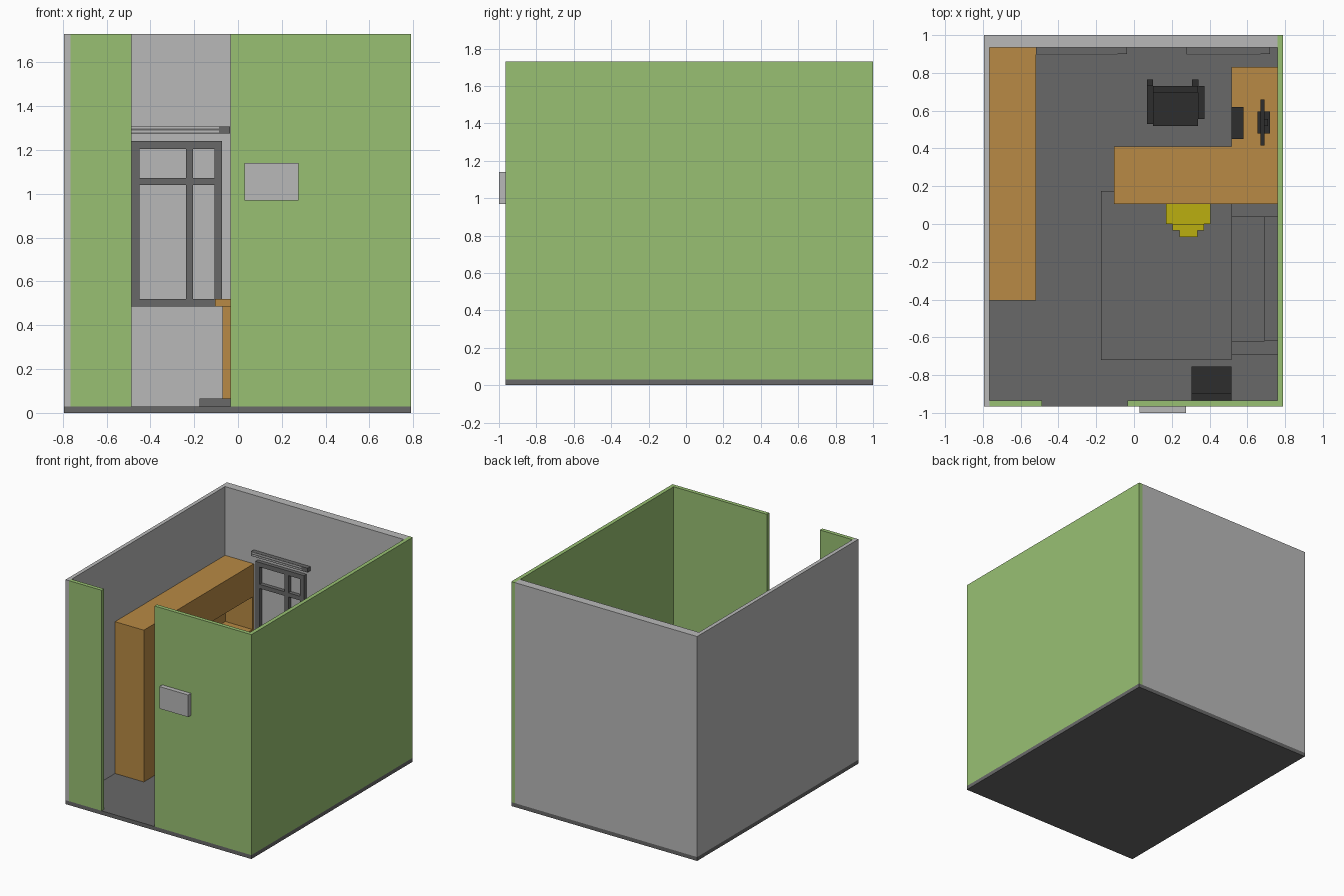
import bpy
import math

if "Cube" in bpy.data.objects:
    bpy.data.objects.remove(bpy.data.objects["Cube"], do_unlink=True)


def material(name, r, g, b):
    m = bpy.data.materials.new(name)
    m.use_nodes = True
    m.diffuse_color = (r, g, b, 1)
    m.node_tree.nodes["Principled BSDF"].inputs["Base Color"].default_value = (r, g, b, 1)
    return m


GREEN = material("green_wall", .314, .527, .171)
LIGHT = material("light_grey", .485, .485, .485)
DARK = material("dark_grey", .138, .138, .138)
WOOD = material("wood", .479, .254, .058)
YELLOW = material("yellow", .50, .43, .005)
BLACK = material("black", .027, .027, .027)


def box(name, mat, x, y, z):
    """Box spanning the given (low, high) ranges."""
    bpy.ops.mesh.primitive_cube_add(size=1, location=[sum(r) / 2 for r in (x, y, z)])
    ob = bpy.context.object
    ob.scale = [r[1] - r[0] for r in (x, y, z)]
    bpy.ops.object.transform_apply(location=False, rotation=False, scale=True)
    ob.name = name
    ob.data.materials.append(mat)
    return ob


L, R, F, B = -.795, .79, -.965, 1.0   # outer room limits
FLOOR, TOP, T = .03, 1.73, .03        # floor level, wall top, wall thickness
WALL = (FLOOR, TOP)
IN_L, IN_R, IN_F, IN_B = L + T, R - T, F + T, .935

# Room shell
box("floor", DARK, (L, R), (F, B), (0, FLOOR))
box("back_wall", LIGHT, (IN_L, IN_R), (IN_B, B), WALL)
box("right_side_wall", LIGHT, (L, IN_L), (F, B), WALL)
box("left_side_wall", GREEN, (IN_R, R), (F, B), WALL)
box("front_wall_narrow", GREEN, (IN_L, -.487), (F, IN_F), WALL)
box("front_wall_wide", GREEN, (-.035, IN_R), (F, IN_F), WALL)
box("door_sign", LIGHT, (.03, .275), (-1, F), (.97, 1.14))


# Windows with a blind rail above
def window(name, x0, x1):
    y, z0, z1, w = (.905, IN_B), .485, 1.24, .035
    mid = x0 + .64 * (x1 - x0)
    for part, a, b in (("left", x1 - w, x1), ("right", x0, x0 + w), ("mullion", mid - .016, mid + .016)):
        box(f"{name}_{part}", DARK, (a, b), y, (z0, z1))
    for part, a, b in (("sill", z0, z0 + w), ("transom", 1.04, 1.072), ("head", z1 - w, z1)):
        box(f"{name}_{part}", DARK, (x0, x1), y, (a, b))
    box(f"{name}_rail", DARK, (x0 - .035, x1 + .035), (.9, IN_B), (1.275, 1.308))
    for z in (1.28, 1.297):
        box(f"{name}_rail_strip", LIGHT, (x0 - .033, x1 - .015), (.898, .9), (z, z + .009))


window("window_a", -.485, -.072)
window("window_b", .31, .685)

# Tall cabinet with an open niche
CX = (IN_L, -.52)
box("cabinet_body", WOOD, CX, (-.405, .27), (FLOOR, 1.2))
box("cabinet_lower", WOOD, CX, (.27, IN_B), (FLOOR, .7))
box("cabinet_upper", WOOD, CX, (.27, IN_B), (.95, 1.2))
box("cabinet_niche_back", WOOD, (IN_L, IN_L + .015), (.27, IN_B), (.7, .95))
box("cabinet_niche_end", WOOD, CX, (.918, IN_B), (.7, .95))

# L-shaped desk
DESK = (.485, .52)
box("desk_top", WOOD, (-.105, IN_R), (.105, .41), DESK)
box("desk_return", WOOD, (.515, IN_R), (.41, .83), DESK)
box("desk_end_panel", WOOD, (-.07, -.035), (.14, .38), (FLOOR, .485))
box("desk_return_panel", WOOD, (.55, IN_R), (.765, .8), (FLOOR, .485))

# Computer on the desk
box("keyboard", BLACK, (.515, .58), (.45, .62), (.52, .535))
box("monitor_base", BLACK, (.655, .72), (.48, .595), (.52, .53))
box("monitor_stand", BLACK, (.69, .71), (.52, .555), (.53, .62))
box("monitor_screen", BLACK, (.67, .69), (.415, .66), (.57, .74))

# Rug
box("rug", DARK, (-.175, .515), (-.72, .175), (FLOOR, .065))

# Sofa against the left wall
box("sofa_seat", DARK, (.515, .69), (-.62, .04), (FLOOR, .24))
box("sofa_back", DARK, (.69, IN_R), (-.62, .04), (FLOOR, .44))
for y in (-.69, .04):
    box("sofa_arm", DARK, (.515, IN_R), (y, y + .07), (FLOOR, .34))

# Yellow visitor chair with a stepped back
box("visitor_seat", YELLOW, (.17, .405), (0, .22), (.23, .28))
for i in range(2):
    inset = .035 * (i + 1)
    box("visitor_back", YELLOW, (.17 + inset, .405 - inset), (-inset, .035 - inset),
        (.23 + .05 * i, .46))
for x in (.19, .36):
    for y in (.015, .18):
        box("visitor_leg", YELLOW, (x, x + .025), (y, y + .025), (FLOOR, .23))

# Black office chair
box("office_seat", BLACK, (.1, .34), (.52, .7), (.27, .32))
box("office_back", BLACK, (.1, .34), (.695, .73), (.32, .62))
for x, y in ((.07, .53), (.34, .555)):
    box("office_arm", BLACK, (x, x + .033), (y, .73), (.4, .425))
    box("office_arm_post", BLACK, (x, x + .033), (.62, .66), (.28, .4))
for x in (.068, .308):
    box("office_back_post", BLACK, (x, x + .033), (.73, .765), (.28, .5))
box("office_column", BLACK, (.205, .24), (.6, .635), (.06, .27))
for i in range(2):
    leg = box("office_foot", BLACK, (.11, .335), (.603, .632), (.035, .06))
    leg.rotation_euler.z = math.pi / 4 + i * math.pi / 2

# Black cabinet by the front wall
box("low_unit", BLACK, (.305, .515), (-.895, -.755), (FLOOR, .3))
box("low_unit_back", BLACK, (.305, .515), (IN_F, -.895), (FLOOR, .5))
